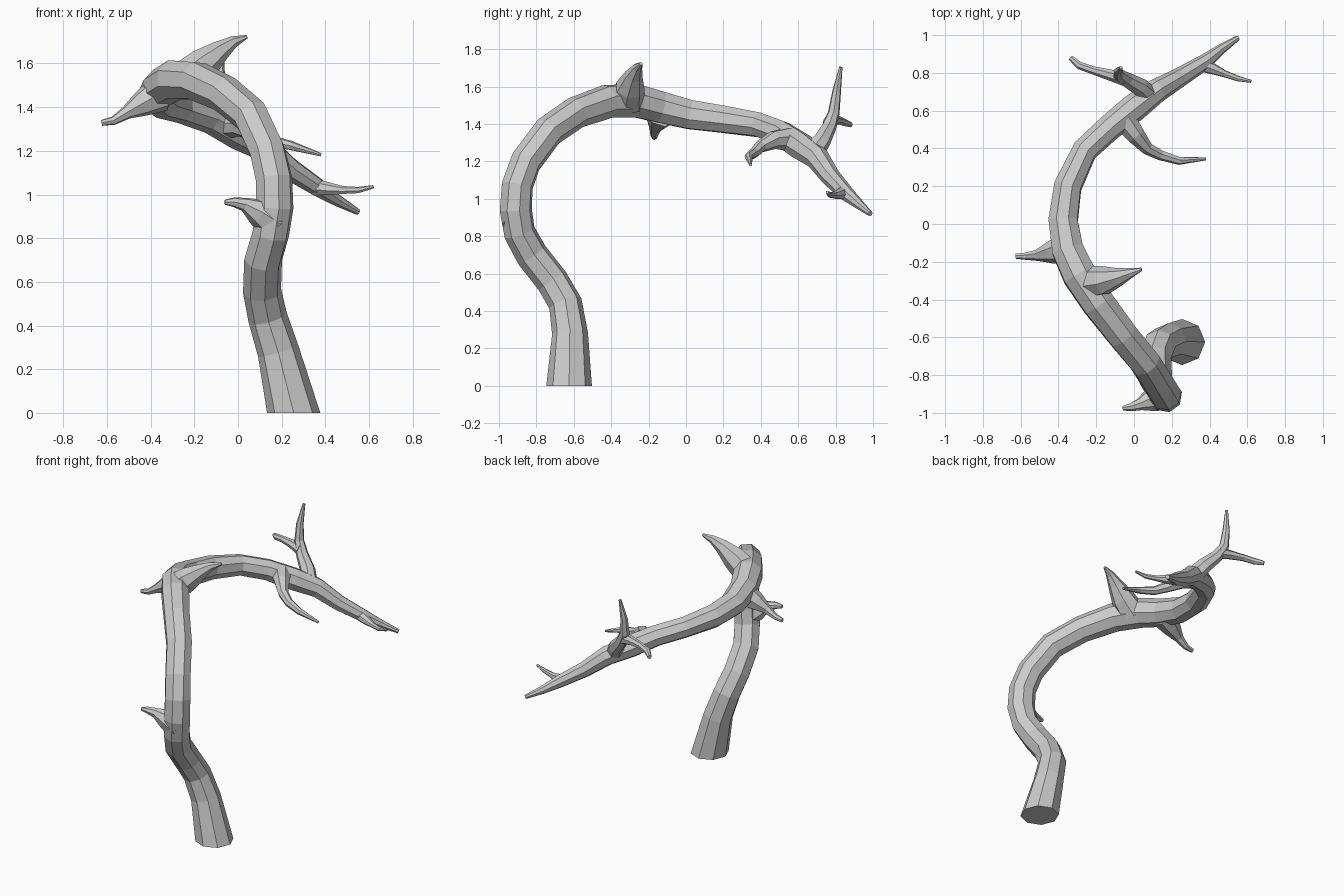
import bpy, bmesh, math
from mathutils import Vector


def limb(name, path, sides, flat_base=False):
    """Faceted tapering tube through (x, y, z, radius) points."""
    pts = [Vector(p[:3]) for p in path]
    bm = bmesh.new()
    rings, u = [], None
    for i, p in enumerate(pts):
        a, b = pts[max(i - 1, 0)], pts[min(i + 1, len(pts) - 1)]
        t = (b - a).normalized()
        if i == 0 and flat_base:
            t = Vector((0, 0, 1))
        if u is None:
            u = Vector((1, 0, 0)) if flat_base else t.orthogonal()
        u = (u - t * u.dot(t)).normalized()
        v = t.cross(u)
        r = path[i][3]
        rings.append([bm.verts.new(p + r * (u * math.cos(k * math.tau / sides)
                                            + v * math.sin(k * math.tau / sides)))
                      for k in range(sides)])
    for lo, hi in zip(rings, rings[1:]):
        for k in range(sides):
            n = (k + 1) % sides
            bm.faces.new((lo[k], lo[n], hi[n], hi[k]))
    bm.faces.new(rings[0][::-1])
    bm.faces.new(rings[-1])
    bmesh.ops.recalc_face_normals(bm, faces=bm.faces)
    me = bpy.data.meshes.new(name)
    bm.to_mesh(me)
    bm.free()
    ob = bpy.data.objects.new(name, me)
    bpy.context.collection.objects.link(ob)
    return ob


# Arching trunk, running on into the long drooping branch
trunk = limb("trunk", [
    (0.255, -0.625, 0.0, 0.122), (0.185, -0.62, 0.28, 0.096),
    (0.135, -0.645, 0.44, 0.09), (0.11, -0.715, 0.56, 0.088),
    (0.115, -0.825, 0.70, 0.088), (0.15, -0.89, 0.82, 0.086),
    (0.168, -0.91, 0.94, 0.088), (0.165, -0.902, 1.07, 0.086),
    (0.135, -0.855, 1.20, 0.085), (0.06, -0.735, 1.36, 0.085),
    (-0.06, -0.59, 1.46, 0.086), (-0.19, -0.42, 1.52, 0.092),
    (-0.29, -0.27, 1.525, 0.095), (-0.35, -0.14, 1.49, 0.09),
    (-0.375, 0.02, 1.45, 0.083), (-0.35, 0.2, 1.425, 0.077),
    (-0.26, 0.39, 1.395, 0.069), (-0.13, 0.51, 1.35, 0.07),
    (0.0, 0.615, 1.28, 0.075), (0.12, 0.705, 1.215, 0.064),
    (0.24, 0.775, 1.115, 0.052), (0.37, 0.855, 1.03, 0.042),
    (0.46, 0.925, 0.97, 0.027), (0.55, 0.985, 0.92, 0.014)], 8, True)

# Side branches and broken spurs, each flared where it leaves its parent
branches = {
    "low_spur": [(0.165, -0.9, 0.87, 0.085), (0.095, -0.93, 0.92, 0.065),
                 (0.03, -0.955, 0.955, 0.032), (-0.02, -0.97, 0.965, 0.022),
                 (-0.06, -0.975, 0.965, 0.012)],
    "top_spur": [(-0.25, -0.31, 1.52, 0.09), (-0.16, -0.3, 1.595, 0.078),
                 (-0.08, -0.28, 1.66, 0.048), (-0.02, -0.26, 1.70, 0.027),
                 (0.04, -0.24, 1.722, 0.009)],
    "left_spur": [(-0.36, -0.13, 1.46, 0.085), (-0.44, -0.15, 1.415, 0.06),
                  (-0.51, -0.165, 1.375, 0.031), (-0.57, -0.17, 1.338, 0.02),
                  (-0.625, -0.17, 1.328, 0.014)],
    "hanging_twig": [(-0.05, 0.55, 1.32, 0.065), (0.01, 0.47, 1.315, 0.05),
                     (0.07, 0.40, 1.28, 0.034), (0.14, 0.365, 1.245, 0.028),
                     (0.24, 0.335, 1.225, 0.022), (0.38, 0.345, 1.182, 0.008)],
    "upright_branch": [(0.08, 0.67, 1.235, 0.06), (0.03, 0.725, 1.31, 0.05),
                       (-0.04, 0.765, 1.385, 0.04), (-0.08, 0.79, 1.46, 0.032),
                       (-0.085, 0.805, 1.57, 0.024), (-0.07, 0.828, 1.705, 0.009)],
    "upright_twig": [(-0.05, 0.77, 1.41, 0.04), (-0.13, 0.79, 1.42, 0.03),
                     (-0.22, 0.815, 1.42, 0.022), (-0.29, 0.84, 1.41, 0.021),
                     (-0.335, 0.88, 1.395, 0.014)],
    "end_twig": [(0.35, 0.845, 1.035, 0.038), (0.42, 0.82, 1.025, 0.03),
                 (0.48, 0.795, 1.02, 0.019), (0.55, 0.77, 1.02, 0.015),
                 (0.62, 0.755, 1.035, 0.008)],
}

# Fuse every branch into the trunk so it is one clean skin
bpy.context.view_layer.objects.active = trunk
for name, path in branches.items():
    part = limb(name, path, 7)
    mod = trunk.modifiers.new(name, "BOOLEAN")
    mod.operation = "UNION"
    mod.solver = "EXACT"
    mod.object = part
    bpy.ops.object.modifier_apply(modifier=mod.name)
    bpy.data.objects.remove(part)
trunk.name = "driftwood_trunk"
